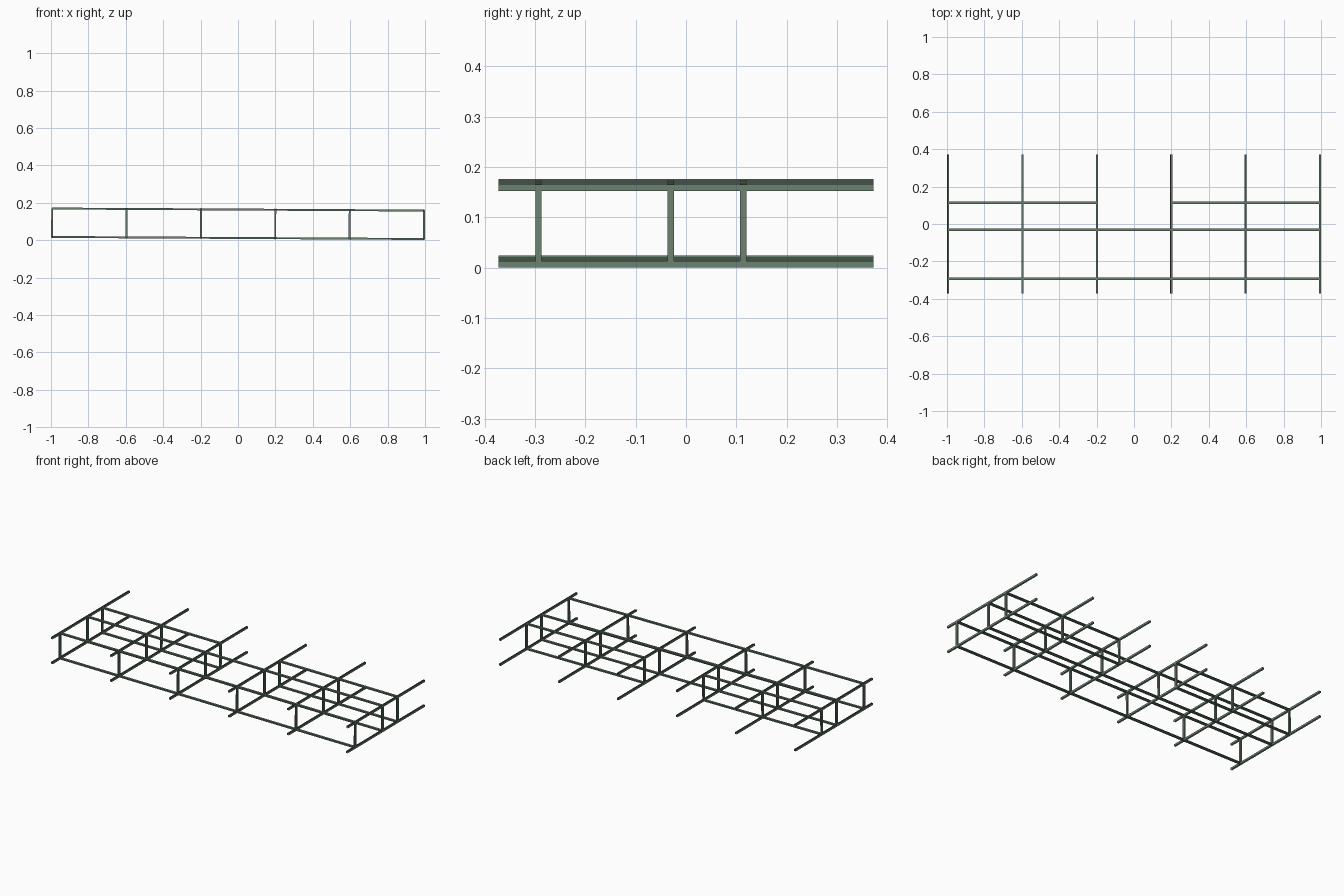
import bpy, bmesh, math
from mathutils import Vector, Matrix

if "Cube" in bpy.data.objects:
    bpy.data.objects.remove(bpy.data.objects["Cube"])

steel = bpy.data.materials.new("grey green steel")
steel.diffuse_color = (0.15, 0.225, 0.165, 1)
steel.use_nodes = True
steel.node_tree.nodes["Principled BSDF"].inputs["Base Color"].default_value = steel.diffuse_color

W, D, T = 0.0125, 0.010, 0.0022      # flange width, beam depth, plate thickness
XS = [0.994 * f for f in (-1, -0.6, -0.2, 0.2, 0.6, 1)]
Y_FRONT, Y_MID, Y_BACK = -0.293, -0.030, 0.114
HALF_Y = 0.372
LEVELS = {"lower": 0.0, "upper": 0.152}
# whole frame leans down slightly toward +x
TILT = Matrix.Translation((0, 0, 0.0118)) @ Matrix.Rotation(0.0055, 4, 'Y')

# half-outline of an H section, mirrored to make the whole
w, d, t = W / 2, D / 2, T / 2
half = [(t, -d + T), (w, -d + T), (w, -d), (-w, -d), (-w, -d + T), (-t, -d + T)]
PROFILE = half + [(-u, -v) for u, v in half]


def beam(name, start, end, flange_dir, depth_dir):
    """H-section beam: flanges spread along flange_dir, facing depth_dir."""
    a, b = Vector(start), Vector(end)
    u, v = Vector(flange_dir), Vector(depth_dir)
    bm = bmesh.new()
    rings = [[bm.verts.new(p + u * x + v * y) for x, y in PROFILE] for p in (a, b)]
    n = len(PROFILE)
    for i in range(n):
        j = (i + 1) % n
        bm.faces.new((rings[0][i], rings[0][j], rings[1][j], rings[1][i]))
    bm.faces.new(rings[0])
    bm.faces.new(rings[1])
    bmesh.ops.recalc_face_normals(bm, faces=bm.faces)
    bm.transform(TILT)
    me = bpy.data.meshes.new(name)
    bm.to_mesh(me)
    bm.free()
    me.materials.append(steel)
    bpy.context.collection.objects.link(bpy.data.objects.new(name, me))


X, Y, Z = (1, 0, 0), (0, 1, 0), (0, 0, 1)
end = XS[-1]
for level, z in LEVELS.items():
    # cross beams, flanges facing sideways
    for x in XS:
        beam(level + "_cross_beam", (x, -HALF_Y, z), (x, HALF_Y, z), Z, X)
    # long beams; the back row leaves the middle bay open
    for row, y, x0, x1 in (("front", Y_FRONT, -end, end), ("middle", Y_MID, -end, end),
                           ("back_left", Y_BACK, -end, XS[2]),
                           ("back_right", Y_BACK, XS[3], end)):
        beam(f"{level}_{row}_long_beam", (x0, y, z), (x1, y, z), Y, Z)

# posts at every crossing
for row, y in (("front", Y_FRONT), ("middle", Y_MID), ("back", Y_BACK)):
    for x in XS:
        beam(row + "_post", (x, y, 0), (x, y, LEVELS["upper"]), Y, X)
